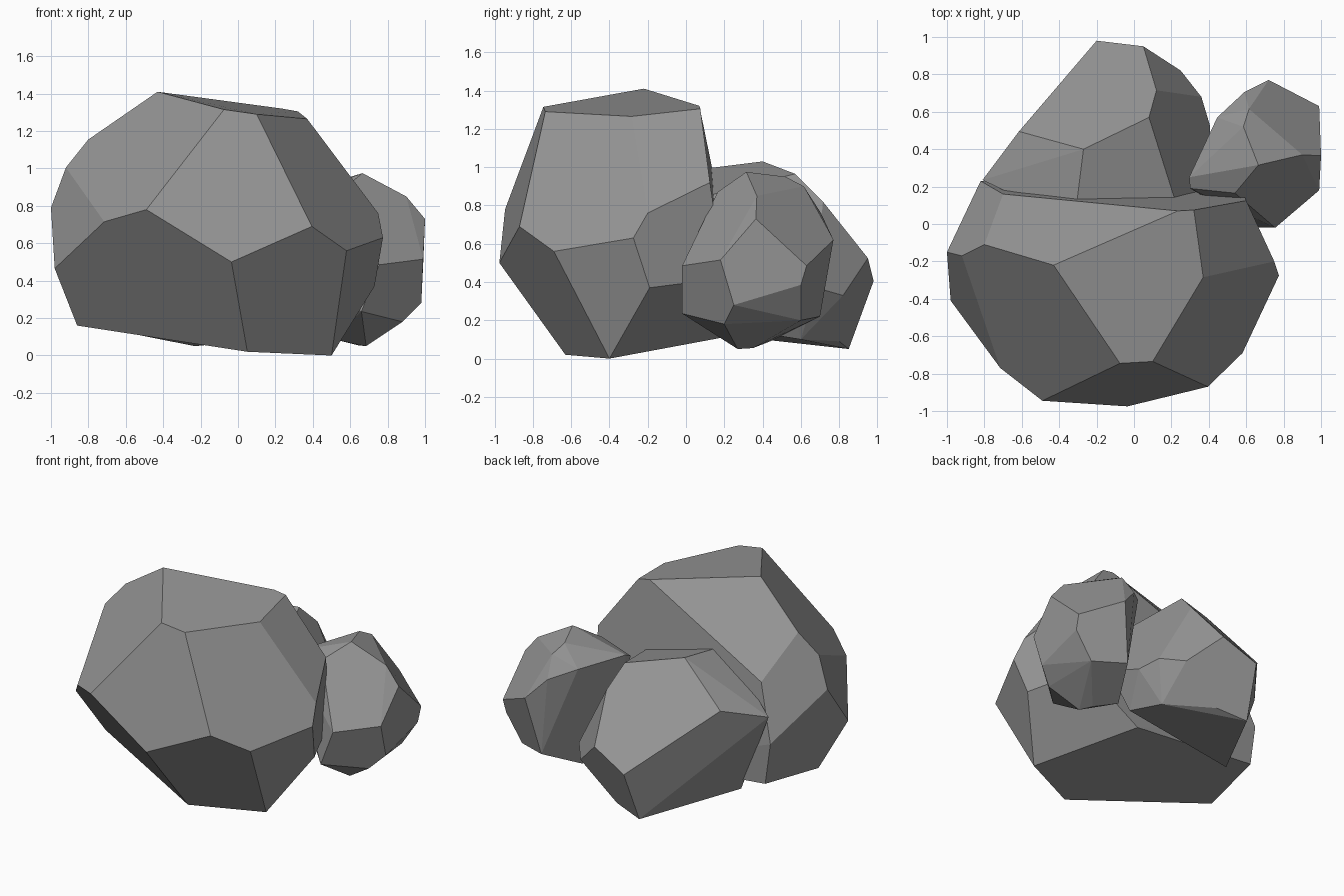
import bpy, bmesh, math

stone = bpy.data.materials.new("dark_stone")
stone.diffuse_color = (.30, .30, .30, 1)


def rock(name, corners):
    """Convex, flat-faced boulder stretched over its chiselled corners."""
    bm = bmesh.new()
    for c in corners:
        bm.verts.new(c)
    res = bmesh.ops.convex_hull(bm, input=bm.verts[:])
    loose = {g for g in res["geom_interior"] + res["geom_unused"]
             if isinstance(g, bmesh.types.BMVert)}
    bmesh.ops.delete(bm, geom=list(loose), context='VERTS')
    # merge nearly coplanar triangles into broad facets
    bmesh.ops.dissolve_limit(bm, angle_limit=math.radians(8),
                             verts=bm.verts[:], edges=bm.edges[:])
    bmesh.ops.recalc_face_normals(bm, faces=bm.faces[:])
    me = bpy.data.meshes.new(name)
    bm.to_mesh(me)
    bm.free()
    me.materials.append(stone)
    ob = bpy.data.objects.new(name, me)
    bpy.context.collection.objects.link(ob)
    return ob


# large front boulder: crown, waist, base
rock("large_boulder", [
    (-.43, -.22, 1.41), (-.075, -.745, 1.315), (.10, -.735, 1.29),
    (.37, -.285, 1.265), (.32, .075, 1.305), (.235, .07, 1.32),
    (-.80, -.11, 1.155), (-.92, -.17, 1.005), (-.70, .16, .88), (.60, .125, .92),
    (-1, -.15, .79), (-.49, -.945, .78), (-.715, -.77, .715), (-.035, -.975, .50),
    (.395, -.87, .69), (.58, -.69, .56), (.775, -.275, .63), (.75, -.2, .76),
    (-.98, -.41, .465), (.73, -.19, .37), (-.82, .23, .50), (.57, .2, .42),
    (-.86, -.25, .16), (.05, -.63, .02), (.50, -.40, 0), (.175, .245, .12),
    (-.78, .23, .21)])

# medium boulder behind
rock("back_boulder", [
    (-.27, .40, 1.03), (-.32, 0, .98), (.08, .57, .965), (.25, .03, .83),
    (.12, .715, .82), (-.615, .495, .78), (-.81, .235, .69),
    (.05, .95, .525), (-.2, .98, .405), (.25, .82, .33), (.36, .68, .37),
    (.405, .53, .34), (.42, .25, .45),
    (-.23, .85, .05), (-.02, .80, .09), (.27, .60, .10), (.33, .35, .14),
    (-.585, .22, .12)])

# small boulder on the right
rock("small_boulder", [
    (.665, .315, .975), (.585, .52, .95), (.615, .615, .90), (.54, .165, .87),
    (.295, .25, .84), (.30, .19, .81), (.445, .57, .82), (.59, .705, .76),
    (.90, .37, .85), (1, .365, .73), (.72, .77, .62), (.99, .63, .485),
    (.99, .18, .515), (.755, -.02, .485), (.66, -.02, .235), (.985, .60, .385),
    (.98, .25, .28), (.88, .20, .18), (.86, .60, .20), (.64, .70, .22),
    (.685, .27, .05), (.64, .35, .055), (.50, .44, .09), (.35, .25, .40)])
